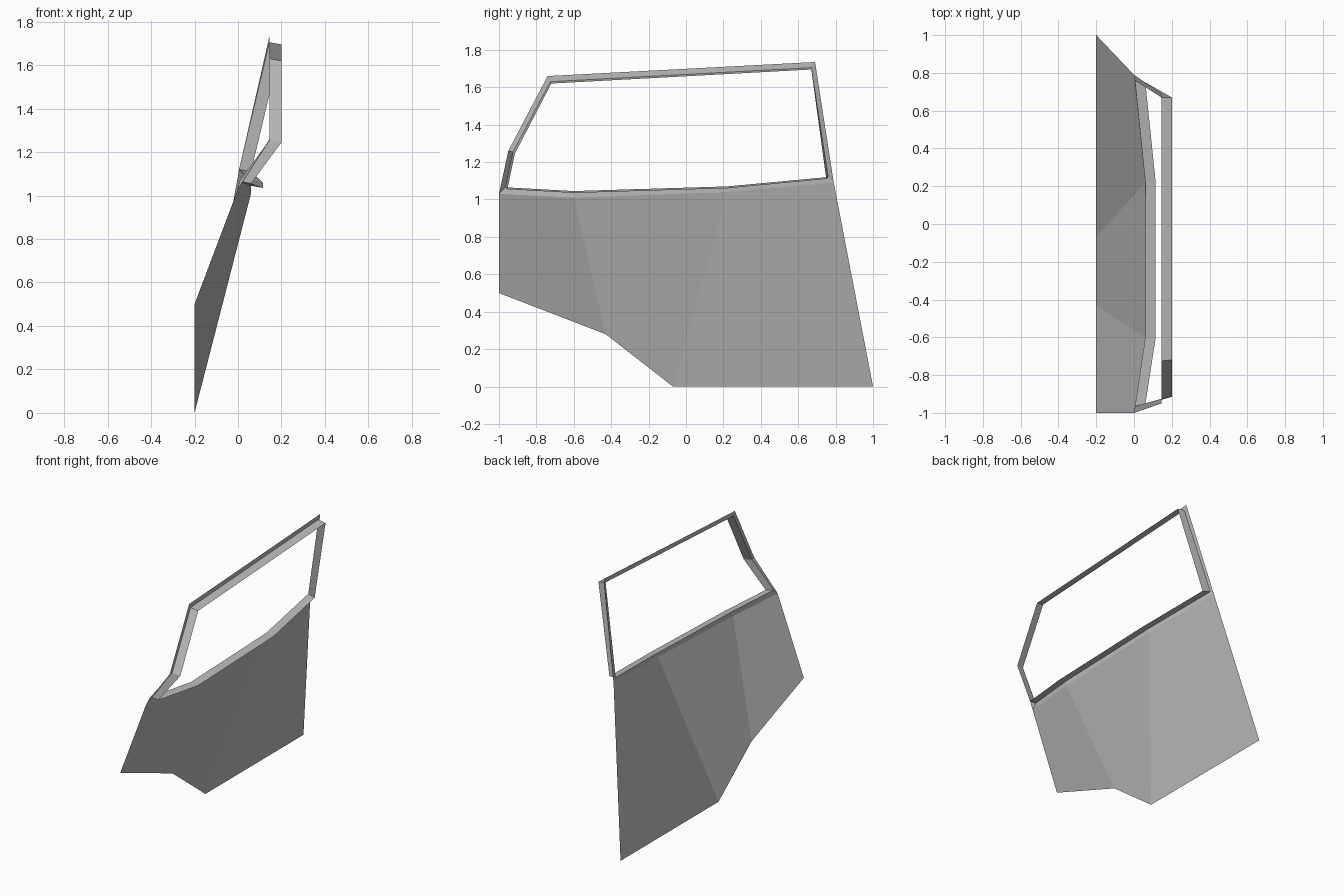
import bpy
import bmesh
from mathutils import Vector

default_cube = bpy.data.objects.get("Cube")
if default_cube:
    bpy.data.objects.remove(default_cube, do_unlink=True)

# Single plain grey paint
paint = bpy.data.materials.new("grey paint")
paint.use_nodes = True
colour = (0.5, 0.5, 0.5, 1.0)
paint.diffuse_color = colour
paint.node_tree.nodes["Principled BSDF"].inputs["Base Color"].default_value = colour


def sheet_strip(name, first_edge, second_edge, closed=False):
    """Flat-faced sheet of quads bridging two matching polylines."""
    mesh_data = bmesh.new()
    first = [mesh_data.verts.new(Vector(p)) for p in first_edge]
    second = [mesh_data.verts.new(Vector(p)) for p in second_edge]
    count = len(first)
    for i in range(count if closed else count - 1):
        j = (i + 1) % count
        mesh_data.faces.new((first[i], first[j], second[j], second[i]))
    bmesh.ops.recalc_face_normals(mesh_data, faces=mesh_data.faces)
    mesh = bpy.data.meshes.new(name)
    mesh_data.to_mesh(mesh)
    mesh_data.free()
    mesh.materials.append(paint)
    part = bpy.data.objects.new(name, mesh)
    bpy.context.collection.objects.link(part)
    return part


# Window loops run: front sill corner, up the front pillar, along the roof,
# down the rear post, then forward along the sill
outer_loop = [
    (0, -1, 1.03), (.145, -.95, 1.26), (.145, -.74, 1.66), (.145, .69, 1.735),
    (0, .79, 1.09), (.06, .22, 1.04), (.06, -.6, 1.01),
]
inner_loop = [
    (.005, -.965, 1.065), (.145, -.925, 1.255), (.145, -.725, 1.63),
    (.145, .67, 1.705), (.005, .76, 1.12), (.06, .22, 1.07), (.06, -.6, 1.045),
]

# Inward lip of the frame: shifted inside and slightly toward the opening
lip_depth = Vector((.055, 0, -.01))
lip_loop = [Vector(p) + lip_depth for p in inner_loop]
for corner, shift in ((0, .01), (1, .01), (2, .005), (4, -.01)):
    lip_loop[corner].y += shift

# Lower door skin, creased where the belt line bends
bottom_x = -.2
bottom_edge = [
    (bottom_x, y, z) for y, z in ((-1, .5), (-.43, .28), (-.07, 0), (1, 0))
]
belt_edge = [outer_loop[i] for i in (0, 6, 5, 4)]
sheet_strip("door_skin", belt_edge, bottom_edge)

# Window surround: outside face and inward lip
sheet_strip("window_frame_face", outer_loop, inner_loop, closed=True)
sheet_strip("window_frame_lip", inner_loop, lip_loop, closed=True)
